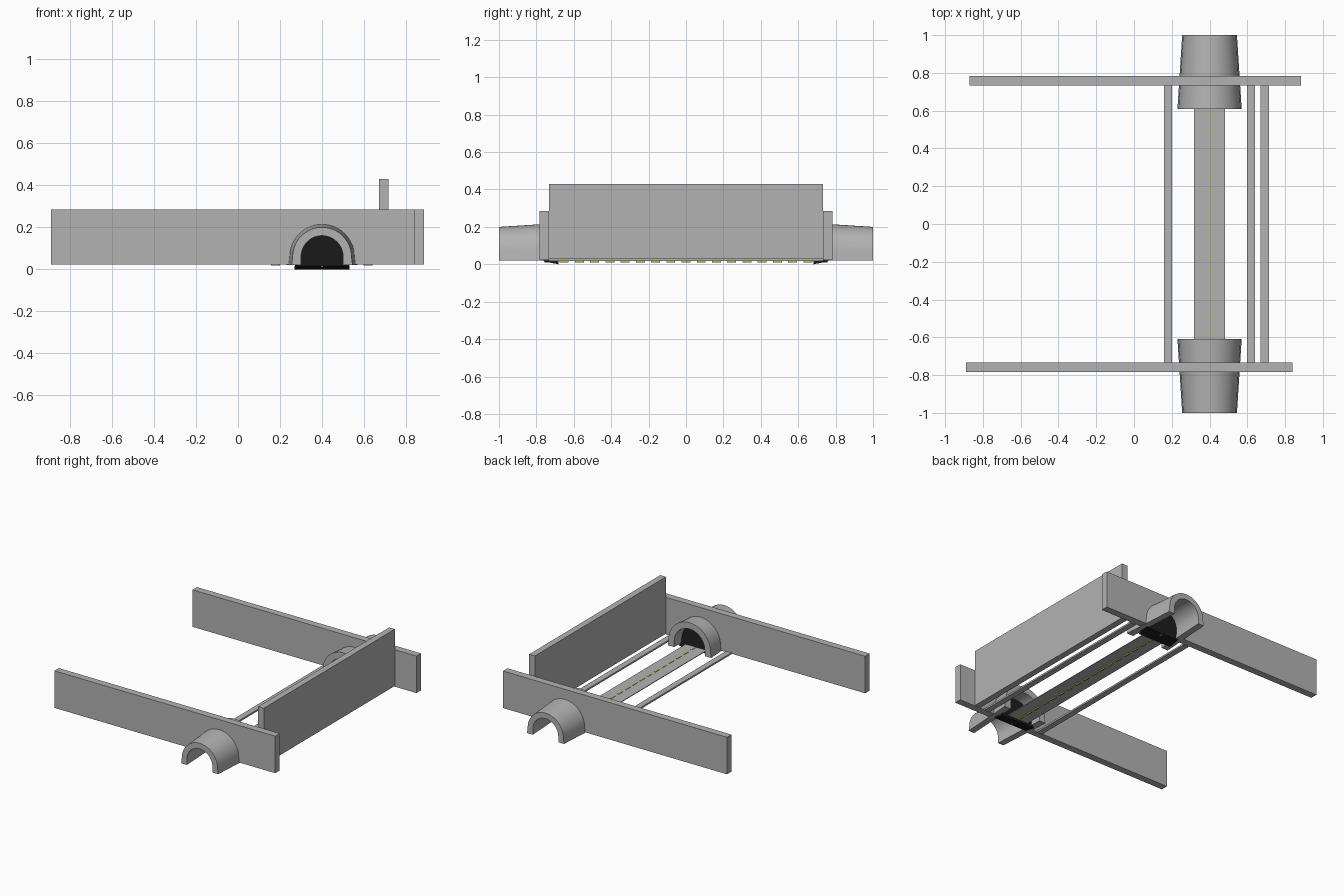
import bpy, bmesh, math
from mathutils import Vector

if "Cube" in bpy.data.objects:
    bpy.data.objects.remove(bpy.data.objects["Cube"])


def material(name, rgb):
    m = bpy.data.materials.new(name)
    m.diffuse_color = (*rgb, 1)
    m.use_nodes = True
    m.node_tree.nodes["Principled BSDF"].inputs["Base Color"].default_value = m.diffuse_color
    return m


GREY = material("concrete grey", (0.45, 0.45, 0.45))
BLACK = material("tunnel black", (0.012, 0.012, 0.012))
YELLOW = material("line yellow", (0.6, 0.55, 0.02))
CX = 0.40       # road centre line
SPRING = 0.06   # height where the arches start to curve


def finish(name, bm, mat, smooth=False):
    bmesh.ops.recalc_face_normals(bm, faces=bm.faces)
    me = bpy.data.meshes.new(name)
    bm.to_mesh(me)
    bm.free()
    ob = bpy.data.objects.new(name, me)
    bpy.context.collection.objects.link(ob)
    me.materials.append(mat)
    if smooth:
        bpy.context.view_layer.objects.active = ob
        ob.select_set(True)
        bpy.ops.object.shade_smooth_by_angle(angle=math.radians(30))
        ob.select_set(False)
    return ob


def add_box(bm, x0, x1, y0, y1, z0, z1):
    vs = bmesh.ops.create_cube(bm, size=1)["verts"]
    for v in vs:
        v.co = Vector(((x0 + x1) / 2 + v.co.x * (x1 - x0),
                       (y0 + y1) / 2 + v.co.y * (y1 - y0),
                       (z0 + z1) / 2 + v.co.z * (z1 - z0)))


def box(name, mat, *bounds):
    bm = bmesh.new()
    add_box(bm, *bounds)
    return finish(name, bm, mat)


def arch(r, foot, spread=0.0, n=24):
    """Half circle on two short legs, from right foot to left foot, as (x, z)."""
    curve = [(CX + r * math.cos(math.pi * i / n), SPRING + r * math.sin(math.pi * i / n))
             for i in range(n + 1)]
    return [(CX + r + spread, foot)] + curve + [(CX - r - spread, foot)]


def loft(name, mat, a, b, smooth=False):
    """Solid between two matching outlines of 3D points."""
    bm = bmesh.new()
    va, vb = [bm.verts.new(p) for p in a], [bm.verts.new(p) for p in b]
    bm.faces.new(va)
    bm.faces.new(vb[::-1])
    for i in range(len(va)):
        j = (i + 1) % len(va)
        bm.faces.new((va[i], vb[i], vb[j], va[j]))
    return finish(name, bm, mat, smooth)


def at_y(outline, y):
    return [(x, y, z) for x, z in outline]


for side, label, x0, x1 in ((-1, "front", -0.89, 0.84), (1, "back", -0.87, 0.885)):
    # end wall with an arched opening for the road
    wall = [(x1, 0.023)] + arch(0.13, 0.023) + [(x0, 0.023), (x0, 0.285), (x1, 0.285)]
    loft(label + "_wall", GREY, at_y(wall, side * 0.733), at_y(wall, side * 0.783))

    # tapered tunnel shell, wider towards the middle
    small = arch(0.14, 0.02, 0.005) + arch(0.10, 0.02)[::-1]
    large = arch(0.165, 0.02, 0.005) + arch(0.12, 0.02)[::-1]
    loft(label + "_tunnel", GREY, at_y(small, side * 1.0), at_y(large, side * 0.61), True)

    # black plug inside the tunnel, tipped slightly outwards
    plug = arch(0.115, 0.02)
    plug[0], plug[-1] = (CX + 0.13, 0.0), (CX - 0.13, 0.0)
    inner = [(x, side * (0.68 + 0.15 * z), z) for x, z in plug]
    outer = [(x, side * (0.76 + 0.15 * z), z + 0.015 * (1 - z / 0.18)) for x, z in plug]
    loft(label + "_tunnel_plug", BLACK, inner, outer)

# tall side wall, kerbs and road
box("side_wall", GREY, 0.67, 0.715, -0.733, 0.733, 0.028, 0.43)
box("left_kerb", GREY, 0.158, 0.20, -0.733, 0.733, 0.018, 0.03)
box("right_kerb", GREY, 0.598, 0.64, -0.733, 0.733, 0.018, 0.03)
box("road", GREY, 0.318, 0.482, -0.74, 0.74, 0.018, 0.023)

# dashed centre line, showing above and below the road
bm = bmesh.new()
for i in range(19):
    y = (i - 9) * 0.0815
    add_box(bm, CX - 0.004, CX + 0.004, y - 0.024, y + 0.024, 0.01, 0.026)
finish("centre_line", bm, YELLOW)
